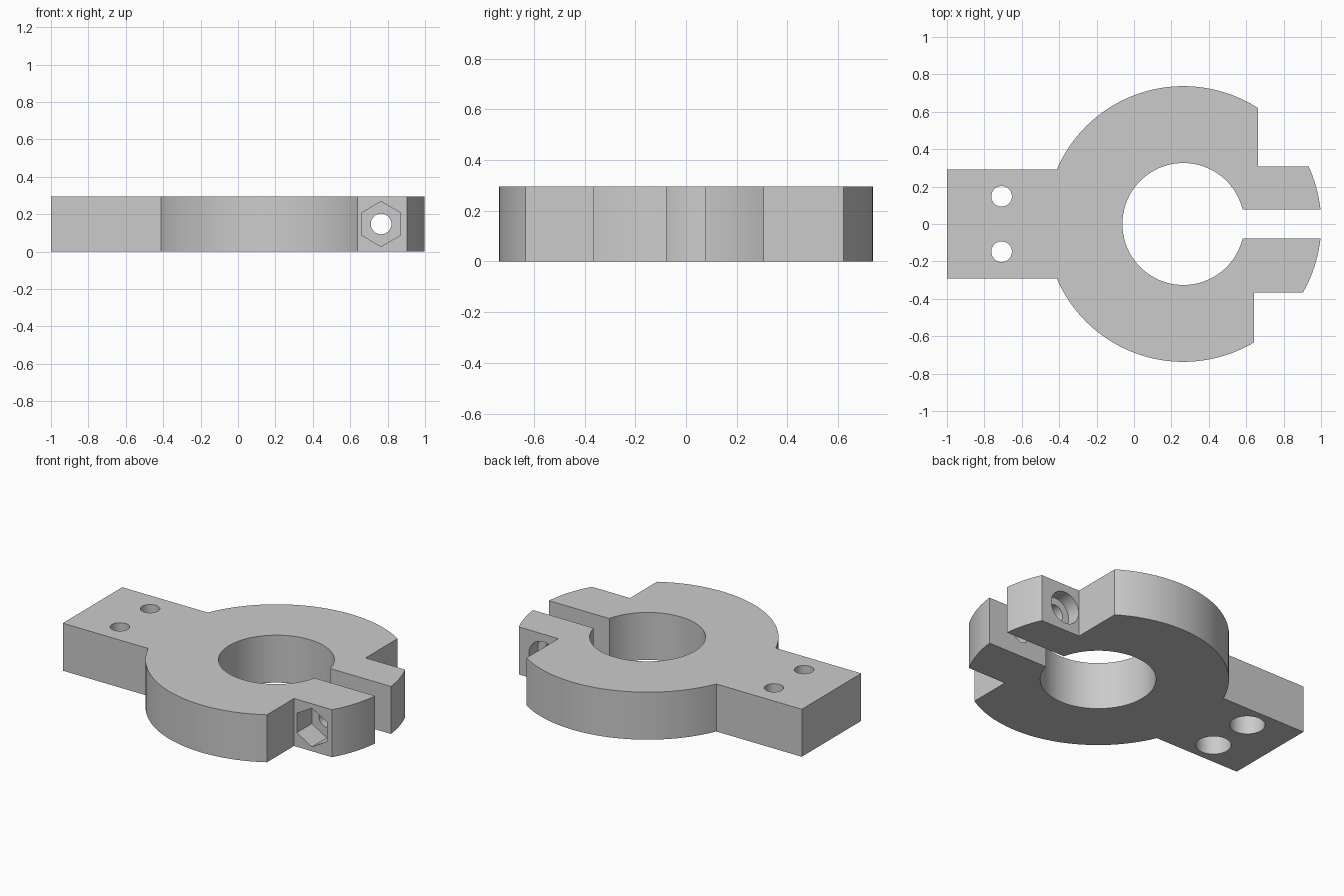
import bpy
import bmesh
import math
from mathutils import Matrix

if "Cube" in bpy.data.objects:
    bpy.data.objects.remove(bpy.data.objects["Cube"])

H = 0.295            # plate thickness
CX, R = 0.264, 0.737  # ring centre and outer radius
BOLT_X = 0.765

grey = bpy.data.materials.new("plain grey")
grey.use_nodes = True
colour = (0.6, 0.6, 0.6, 1)
grey.diffuse_color = colour
grey.node_tree.nodes["Principled BSDF"].inputs["Base Color"].default_value = colour


def to_object(name, bm):
    mesh = bpy.data.meshes.new(name)
    bmesh.ops.recalc_face_normals(bm, faces=bm.faces)
    bm.to_mesh(mesh)
    bm.free()
    mesh.materials.append(grey)
    obj = bpy.data.objects.new(name, mesh)
    bpy.context.collection.objects.link(obj)
    return obj


def box(name, x0, x1, y0, y1, z0, z1):
    bm = bmesh.new()
    size = Matrix.Diagonal((x1 - x0, y1 - y0, z1 - z0, 1))
    place = Matrix.Translation(((x0 + x1) / 2, (y0 + y1) / 2, (z0 + z1) / 2))
    bmesh.ops.create_cube(bm, size=1, matrix=place @ size)
    return to_object(name, bm)


def rod(name, radius, x, a, b, y=None, sides=64):
    """Cylinder from a to b, upright at (x, y), or along y at mid height."""
    bm = bmesh.new()
    if y is None:
        place = Matrix.Translation((x, (a + b) / 2, H / 2)) @ Matrix.Rotation(math.pi / 2, 4, 'X')
    else:
        place = Matrix.Translation((x, y, (a + b) / 2))
    bmesh.ops.create_cone(bm, cap_ends=True, segments=sides, radius1=radius,
                          radius2=radius, depth=b - a, matrix=place)
    return to_object(name, bm)


def combine(target, tool, operation):
    mod = target.modifiers.new(tool.name, 'BOOLEAN')
    mod.operation = operation
    mod.solver = 'EXACT'
    mod.object = tool
    tool.hide_render = True
    bpy.context.view_layer.objects.active = target
    bpy.ops.object.modifier_apply(modifier=mod.name)
    bpy.data.objects.remove(tool)


# Ring body with the mounting tab
clamp = rod("shaft_clamp", R, CX, 0, H, y=0, sides=160)
combine(clamp, box("mounting_tab", -1, -0.2, -0.292, 0.292, 0, H), 'UNION')

# Shaft bore, clamping slot and the two side notches that leave the ears
cutters = [
    rod("shaft_bore", 0.326, CX, -0.1, H + 0.1, y=0, sides=128),
    box("clamp_slot", CX, 1.2, -0.077, 0.077, -0.1, H + 0.1),
    box("back_notch", 0.662, 1.2, 0.307, 1, -0.1, H + 0.1),
    box("front_notch", 0.642, 1.2, -1, -0.367, -0.1, H + 0.1),
    # Clamp bolt hole, hexagonal nut pocket and round head pocket
    rod("bolt_hole", 0.055, BOLT_X, -0.6, 0.6),
    rod("nut_pocket", 0.12, BOLT_X, -0.5, -0.22, sides=6),
    rod("head_pocket", 0.1, BOLT_X, 0.22, 0.5),
]
# Mounting holes, counterbored from below
for y in (-0.148, 0.148):
    cutters.append(rod("mounting_hole", 0.055, -0.708, -0.1, H + 0.1, y=y))
    cutters.append(rod("counterbore", 0.1, -0.708, -0.1, 0.147, y=y))

for cutter in cutters:
    combine(clamp, cutter, 'DIFFERENCE')

# Smooth the round walls, keep machined edges sharp
bpy.ops.object.select_all(action='DESELECT')
clamp.select_set(True)
bpy.context.view_layer.objects.active = clamp
bpy.ops.object.shade_smooth_by_angle(angle=math.radians(30))
